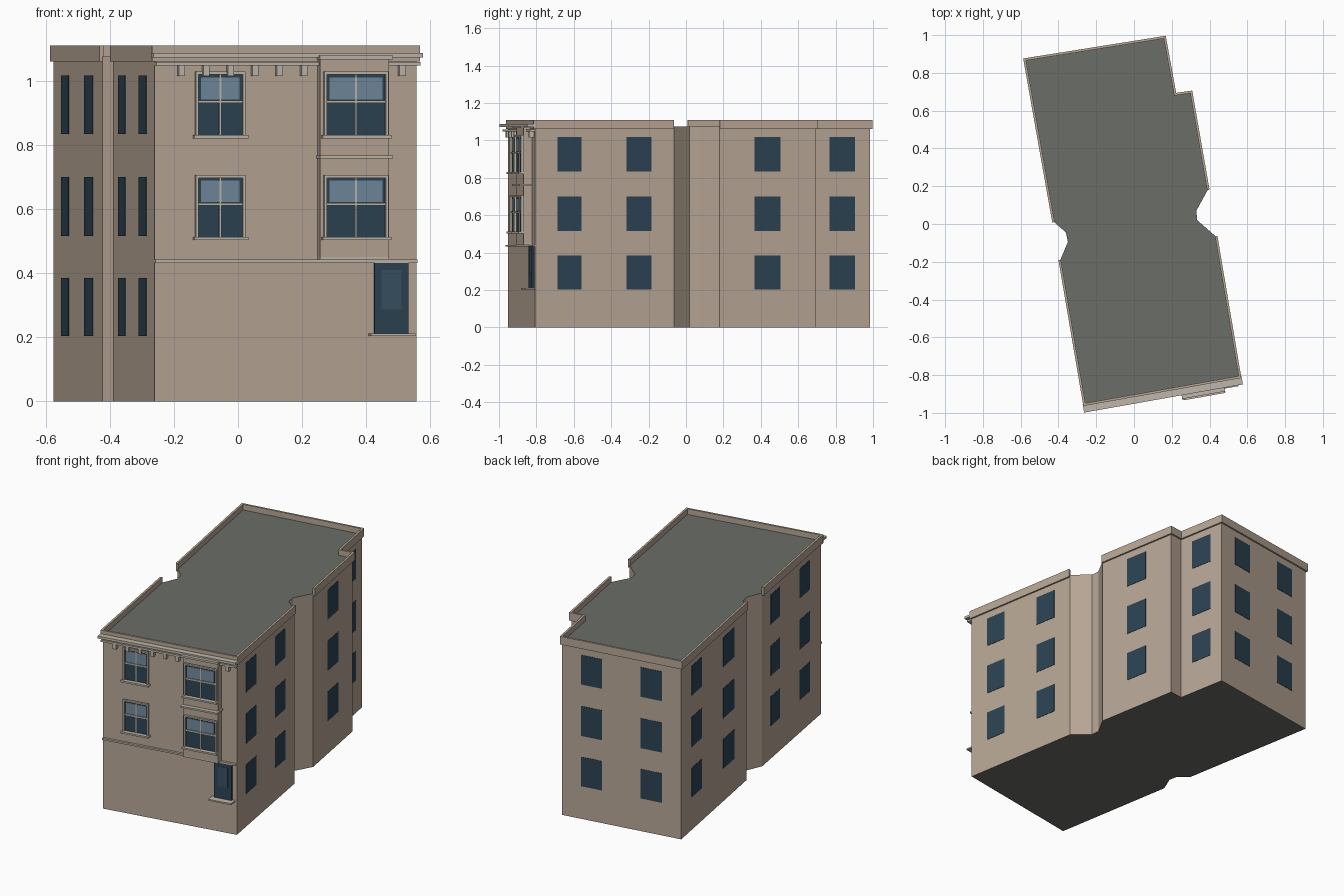
import bpy, bmesh, math
from mathutils import Vector

if "Cube" in bpy.data.objects:
    bpy.data.objects.remove(bpy.data.objects["Cube"])


def material(name, rgb):
    m = bpy.data.materials.new(name)
    m.diffuse_color = (*rgb, 1)
    m.use_nodes = True
    m.node_tree.nodes["Principled BSDF"].inputs["Base Color"].default_value = m.diffuse_color
    return m


WALL = material("wall", (0.47, 0.38, 0.30))
TRIM = material("trim", (0.52, 0.47, 0.40))
ROOF = material("roof", (0.145, 0.155, 0.14))
GLASS = material("glass", (0.025, 0.055, 0.085))
PALE = material("pale_glass", (0.16, 0.25, 0.33))


def finish(name, bm, *mats):
    bmesh.ops.recalc_face_normals(bm, faces=bm.faces)
    me = bpy.data.meshes.new(name)
    bm.to_mesh(me)
    bm.free()
    for m in mats:
        me.materials.append(m)
    ob = bpy.data.objects.new(name, me)
    bpy.context.collection.objects.link(ob)
    return ob


def add_prism(bm, pts, z0, z1):
    lo = [bm.verts.new((p[0], p[1], z0)) for p in pts]
    hi = [bm.verts.new((p[0], p[1], z1)) for p in pts]
    n = len(pts)
    caps = [bm.faces.new(lo[::-1]), bm.faces.new(hi)]
    for i in range(n):
        j = (i + 1) % n
        bm.faces.new((lo[i], lo[j], hi[j], hi[i]))
    return caps


def wall_boxes(name, a, b, boxes, mat):
    """Boxes (u0, u1, z0, z1, d0, d1) laid along wall a-b; d is outward distance."""
    a, b = Vector(a), Vector(b)
    u = (b - a).normalized()
    n = Vector((u.y, -u.x))
    bm = bmesh.new()
    for u0, u1, z0, z1, d0, d1 in boxes:
        add_prism(bm, [a + u * s + n * d for s, d in
                       ((u0, d1), (u1, d1), (u1, d0), (u0, d0))], z0, z1)
    return finish(name, bm, mat)


def offset(path, d):
    pts = [Vector(p) for p in path]
    nor = []
    for p, q in zip(pts, pts[1:]):
        e = (q - p).normalized()
        nor.append(Vector((e.y, -e.x)))
    out = []
    for i, p in enumerate(pts):
        n0, n1 = nor[max(i - 1, 0)], nor[min(i, len(nor) - 1)]
        out.append(p + (n0 + n1) * d / (1 + n0.dot(n1)))
    return out


# Footprint, counter-clockwise: front block, right notch, rear block, left notch
FRONT = [(-0.39, -0.19), (-0.26, -0.952), (0.557, -0.807), (0.432, -0.065)]
REAR = [(0.39, 0.18), (0.30, 0.695), (0.215, 0.683), (0.16, 0.985),
        (-0.575, 0.868), (-0.423, 0.01)]
NOTCH_R = [(0.335, 0.02), (0.33, 0.07)]
NOTCH_L = [(-0.36, -0.045), (-0.35, -0.095)]

bm = bmesh.new()
for cap in add_prism(bm, FRONT + NOTCH_R + REAR + NOTCH_L, 0, 1.075):
    cap.material_index = 1
finish("building_body", bm, WALL, ROOF)

# Parapets, open at the two notches
for name, path in (("front_parapet", FRONT), ("rear_parapet", REAR)):
    outer, inner = offset(path, 0.010), offset(path, -0.003)
    bm = bmesh.new()
    for i in range(len(path) - 1):
        add_prism(bm, [outer[i], outer[i + 1], inner[i + 1], inner[i]], 1.06, 1.11)
    bmesh.ops.remove_doubles(bm, verts=bm.verts, dist=1e-5)
    inside = [f for f in bm.faces if len(f.verts) == 4 and
              all(len(e.link_faces) > 2 for e in f.edges if abs(e.verts[0].co.z - e.verts[1].co.z) > 0.01)
              and any(len(e.link_faces) > 2 for e in f.edges)]
    seen = {}
    for f in inside:
        seen.setdefault(frozenset(f.verts), []).append(f)
    bmesh.ops.delete(bm, geom=[f for g in seen.values() if len(g) > 1 for f in g], context='FACES')
    finish(name, bm, WALL)

# Plain windows on the sides and back, as fractions along each wall
ROWS = ((0.203, 0.385), (0.515, 0.70), (0.834, 1.017))
PAIR = ((0.16, 0.335), (0.66, 0.84))
for name, a, b, cols in (
        ("right_front_windows", FRONT[2], FRONT[3], PAIR),
        ("right_middle_windows", REAR[0], REAR[1], ((0.36, 0.63),)),
        ("right_rear_windows", REAR[2], REAR[3], ((0.28, 0.73),)),
        ("back_windows", REAR[3], REAR[4], PAIR),
        ("left_rear_windows", REAR[4], REAR[5], ((0.16, 0.31), (0.64, 0.81))),
        ("left_front_windows", FRONT[0], FRONT[1], ((0.14, 0.30), (0.63, 0.81)))):
    L = (Vector(b) - Vector(a)).length
    wall_boxes(name, a, b, [(s * L, t * L, z0, z1, -0.005, 0.002)
                            for s, t in cols for z0, z1 in ROWS], GLASS)

# Street front
A, B = FRONT[1], FRONT[2]
W = (Vector(B) - Vector(A)).length


def front(name, boxes, mat=TRIM):
    return wall_boxes(name, A, B, boxes, mat)


BAY0, BAY1, BAYD = 0.516, 0.735, 0.045
front("bay", [(BAY0, BAY1, 0.45, 1.072, -0.005, BAYD)], WALL)
front("main_cornice", [(-0.012, W + 0.012, 1.072, 1.087, 0, 0.045)])
front("lower_cornice", [(0, BAY0, 1.047, 1.059, 0, 0.03),
                        (BAY1, W + 0.008, 1.047, 1.059, 0, 0.03)])
front("cornice_brackets", [(u - 0.01, u + 0.01, 1.015, 1.047, 0, 0.025)
                           for u in [0.082 + 0.0777 * i for i in range(10)]
                           if not BAY0 - 0.01 < u < BAY1 + 0.01])
front("belt_course", [(0, W, 0.432, 0.442, 0, 0.014),
                      (BAY0, BAY1, 0.442, 0.45, 0, BAYD)])
front("bay_bands", [(BAY0 - 0.004, BAY1 + 0.008, 0.757, 0.767, 0, 0.07),
                    (BAY0 - 0.004, BAY1 + 0.008, 1.066, 1.078, 0, 0.065)])


def sash_window(name, u0, u1, z0, z1, d):
    """Frame, two sashes with a centre bar, and a sill, on a face at depth d."""
    f, t = 0.009, 0.003
    um, zm = (u0 + u1) / 2, z0 + (z1 - z0) * 0.53
    front(name + "_lower_glass", [(u0, u1, z0, zm, d - 0.004, d + 0.003)], GLASS)
    front(name + "_upper_glass", [(u0, u1, zm, z1, d - 0.004, d + 0.003)], GLASS)
    front(name + "_upper_panes", [(u0 + 2 * f, um - t, zm + 0.006, z1 - 2 * f, d, d + 0.005),
                                  (um + t, u1 - 2 * f, zm + 0.006, z1 - 2 * f, d, d + 0.005)], PALE)
    front(name + "_frame", [(u0, u0 + f, z0, z1, d, d + 0.014),
                            (u1 - f, u1, z0, z1, d, d + 0.014),
                            (u0 + f, u1 - f, z1 - f, z1, d, d + 0.014),
                            (um - t, um + t, z0, z1 - f, d, d + 0.008),
                            (u0 + f, u1 - f, zm - 0.004, zm + 0.004, d, d + 0.009)])
    front(name + "_sill", [(u0 - 0.007, u1 + 0.007, z0 - 0.01, z0, d - 0.004, d + 0.028)])


for floor, (z0, z1) in (("second_floor", (0.513, 0.706)), ("third_floor", (0.83, 1.028))):
    sash_window(floor + "_left_window", 0.128, 0.286, z0, z1, 0)
    sash_window(floor + "_bay_window", 0.527, 0.731, z0, z1, BAYD)

# Ground floor window at the right
front("ground_window", [(0.695, 0.802, 0.212, 0.432, -0.005, 0.012)], GLASS)
front("ground_window_panel", [(0.717, 0.78, 0.287, 0.41, 0, 0.014)],
      material("panel_glass", (0.04, 0.08, 0.12)))
front("ground_window_sill", [(0.677, 0.818, 0.203, 0.212, 0, 0.05)])
